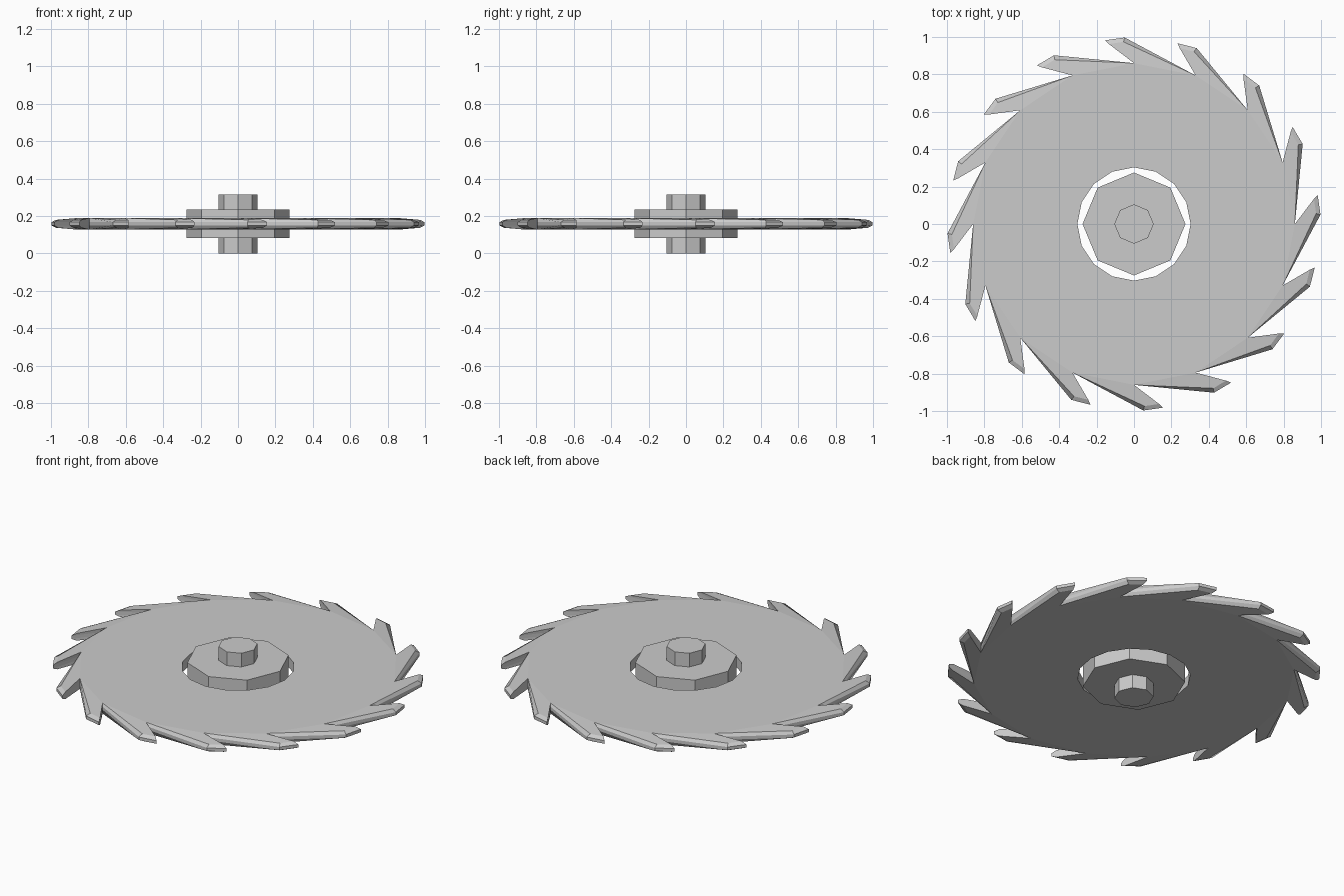
import bpy, bmesh, math
from mathutils import Matrix, Vector

cube = bpy.data.objects.get("Cube")
if cube:
    bpy.data.objects.remove(cube, do_unlink=True)

steel = bpy.data.materials.new("light_grey_steel")
steel.use_nodes = True
steel.diffuse_color = (0.6, 0.6, 0.6, 1)
steel.node_tree.nodes["Principled BSDF"].inputs["Base Color"].default_value = (0.6, 0.6, 0.6, 1)

MID = 0.158      # height of the blade's middle plane
TEETH = 16


def finish(name, bm):
    bmesh.ops.recalc_face_normals(bm, faces=bm.faces)
    mesh = bpy.data.meshes.new(name)
    bm.to_mesh(mesh)
    bm.free()
    mesh.materials.append(steel)
    obj = bpy.data.objects.new(name, mesh)
    obj.location.z = MID
    bpy.context.collection.objects.link(obj)
    return obj


def octagon_prism(name, radius, height):
    bm = bmesh.new()
    bmesh.ops.create_cone(bm, cap_ends=True, segments=8, radius1=radius,
                          radius2=radius, depth=height)
    # put a corner on each axis
    first = max(bm.verts, key=lambda v: v.co.x).co
    turn = -math.atan2(first.y, first.x)
    bmesh.ops.rotate(bm, verts=bm.verts, matrix=Matrix.Rotation(turn, 3, 'Z'))
    return finish(name, bm)


# Blade: one sector with one raked tooth, repeated round the axis
def saw_blade():
    bm = bmesh.new()
    step = 2 * math.pi / TEETH
    thick, edge = 0.031, 0.009

    for k in range(TEETH):
        spin = Matrix.Rotation(k * step, 3, 'Z')
        back = Matrix.Rotation(-step, 3, 'Z')
        valley, hole = Vector((0, 0.86, 0)), Vector((0, 0.303, 0))
        tip_low, tip_high = Vector((-0.155, 0.982, 0)), Vector((-0.05, 0.997, 0))
        top_low, top_high = Vector((-0.134, 0.962, 0)), Vector((-0.056, 0.974, 0))

        def face(*corners):
            bm.faces.new([bm.verts.new(spin @ (p + Vector((0, 0, z)))) for p, z in corners])

        for s in (1, -1):
            t, e, c = s * thick, s * edge, s * 0.021
            # flat disc sector and sloping tooth face
            face((hole, t), (back @ hole, t), (back @ valley, t), (valley, t))
            face((valley, t), (back @ valley, t), (top_high, c), (top_low, c))
            # bevelled back, tip and undercut
            face((back @ valley, t), (back @ valley, e), (tip_high, e), (top_high, c))
            face((top_high, c), (tip_high, e), (tip_low, e), (top_low, c))
            face((top_low, c), (tip_low, e), (valley, e), (valley, t))
        # narrow cutting edge
        for a, b in ((back @ valley, tip_high), (tip_high, tip_low), (tip_low, valley)):
            face((a, edge), (b, edge), (b, -edge), (a, -edge))
        # wall of the centre hole
        face((hole, thick), (back @ hole, thick), (back @ hole, -thick), (hole, -thick))

    bmesh.ops.remove_doubles(bm, verts=bm.verts, dist=0.0005)
    return finish("saw_blade", bm)


saw_blade()
octagon_prism("hub", 0.275, 0.154)
octagon_prism("axle", 0.105, 0.316)
